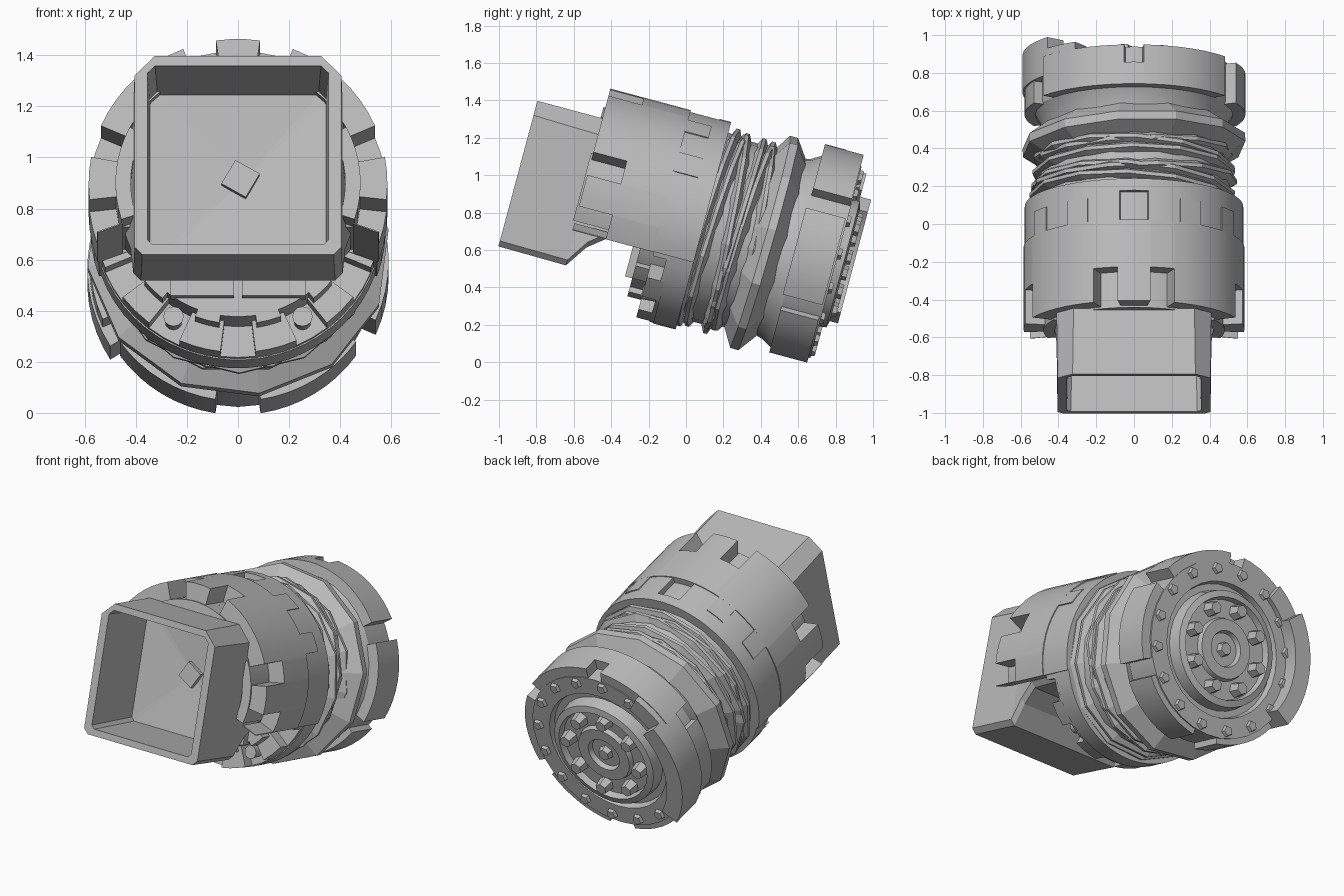
import bpy, bmesh, math, random
from mathutils import Matrix

random.seed(4)
if "Cube" in bpy.data.objects:
    bpy.data.objects.remove(bpy.data.objects["Cube"])

grey = bpy.data.materials.new("plain grey")
grey.use_nodes = True
grey.diffuse_color = (0.5, 0.5, 0.5, 1)
grey.node_tree.nodes["Principled BSDF"].inputs["Base Color"].default_value = (0.5, 0.5, 0.5, 1)

# Everything is built along local y, then the whole machine leans down to the back
LEAN = Matrix.Translation((0, 0, 0.75)) @ Matrix.Rotation(math.radians(-15), 4, 'X')
parts = []


def finish(name, bm, smooth=True):
    bmesh.ops.recalc_face_normals(bm, faces=bm.faces)
    mesh = bpy.data.meshes.new(name)
    bm.to_mesh(mesh)
    bm.free()
    mesh.materials.append(grey)
    obj = bpy.data.objects.new(name, mesh)
    bpy.context.collection.objects.link(obj)
    obj.matrix_world = LEAN
    if smooth:
        parts.append(obj)


def polar(r, a, s):
    a = math.radians(a)
    return (r * math.cos(a), s, r * math.sin(a))


def bridge(bm, rings):
    """Skin a list of equal vertex loops."""
    n = len(rings[0])
    for p, q in zip(rings, rings[1:]):
        for i in range(n):
            j = (i + 1) % n
            bm.faces.new((p[i], p[j], q[j], q[i]))


def lathe(name, profile, n, tilt=(0, 0), phase=0, smooth=True):
    bm = bmesh.new()
    rings = [[bm.verts.new(polar(r, phase + 360 * i / n, s)) for i in range(n)]
             for s, r in profile]
    bridge(bm, rings)
    bm.faces.new(rings[0])
    bm.faces.new(rings[-1])
    mid = (0, sum(p[0] for p in profile) / len(profile), 0)
    for angle, axis in zip(tilt, 'XZ'):
        bmesh.ops.rotate(bm, verts=bm.verts, cent=mid,
                         matrix=Matrix.Rotation(math.radians(angle), 3, axis))
    finish(name, bm, smooth)


def add_sector(bm, a0, a1, r0, r1, s0, s1):
    """Solid curved block between two angles."""
    n = max(1, round((a1 - a0) / 6))
    rings = []
    for i in range(n + 1):
        a = a0 + (a1 - a0) * i / n
        rings.append([bm.verts.new(polar(r, a, s))
                      for r, s in ((r0, s0), (r1, s0), (r1, s1), (r0, s1))])
    bridge(bm, rings)
    bm.faces.new(rings[0])
    bm.faces.new(rings[-1])


def sector(name, *dims):
    bm = bmesh.new()
    add_sector(bm, *dims)
    finish(name, bm)


def notched_shell(name, a0, a1, r0, r1, s0, s1, notches, half, cut0):
    """Curved shell whose front edge steps back to cut0 at each notch angle."""
    bm = bmesh.new()
    at = a0
    for c in notches:
        lo, hi = max(c - half, a0), min(c + half, a1)
        if lo > at:
            add_sector(bm, at, lo, r0, r1, s0, s1)
        add_sector(bm, lo, hi, r0, r1, cut0, s1)
        at = hi
    if at < a1:
        add_sector(bm, at, a1, r0, r1, s0, s1)
    finish(name, bm)


def arc_prism(name, a0, a1, r, s0, s1):
    """Solid block with a D-shaped section."""
    bm = bmesh.new()
    n = round((a1 - a0) / 6)
    rings = [[bm.verts.new(polar(r, a0 + (a1 - a0) * i / n, s)) for i in range(n + 1)]
             for s in (s0, s1)]
    bridge(bm, rings)
    for ring in rings:
        bm.faces.new(ring)
    finish(name, bm)


def block(name, centre, size, turn=0):
    bm = bmesh.new()
    m = (Matrix.Translation(centre) @ Matrix.Rotation(math.radians(turn), 4, 'Y')
         @ Matrix.Diagonal((*size, 1)))
    bmesh.ops.create_cube(bm, size=1, matrix=m)
    finish(name, bm, False)


def stud(name, r, a, s0, s1, radius, sides):
    """Tapered bolt head standing along the axis."""
    bm = bmesh.new()
    x, _, h = polar(r, a, 0)
    m = Matrix.Translation((x, (s0 + s1) / 2, h)) @ Matrix.Rotation(math.radians(-90), 4, 'X')
    bmesh.ops.create_cone(bm, cap_ends=True, segments=sides, radius1=radius,
                          radius2=radius * 0.75, depth=s1 - s0, matrix=m)
    finish(name, bm)


# Square hood with an open front and a neck that sweeps up underneath
def hood_ring(bm, s, w, low, high, top_cut, low_cut):
    pts = [(w, low + low_cut), (w, high - top_cut), (w - top_cut, high), (top_cut - w, high),
           (-w, high - top_cut), (-w, low + low_cut), (low_cut - w, low), (w - low_cut, low)]
    return [bm.verts.new((x, s, h)) for x, h in pts]


bm = bmesh.new()
hood = [hood_ring(bm, *r) for r in (
    (-0.10, 0.44, -0.18, 0.41, 0.09, 0.03),
    (-0.38, 0.44, -0.19, 0.41, 0.09, 0.03),
    (-0.48, 0.42, -0.27, 0.41, 0.09, 0.03),
    (-0.56, 0.41, -0.39, 0.42, 0.09, 0.03),
    (-0.935, 0.405, -0.385, 0.42, 0.08, 0.03),
    (-0.935, 0.355, -0.345, 0.38, 0.03, 0.02),
    (-0.53, 0.345, -0.335, 0.37, 0.03, 0.02))]
bridge(bm, hood)
bm.faces.new(hood[0])
back = bm.faces.new(hood[-1])
dent = bmesh.ops.poke(bm, faces=[back])["verts"][0]
dent.co = (0.02, -0.50, 0.03)
finish("hood", bm, False)
block("hood_pin", (0.01, -0.515, 0.03), (0.11, 0.04, 0.11), 30)

# Upper shell, notched at the front, with a collar closing it onto the hood
arc_prism("upper_core", -18, 198, 0.48, -0.47, 0.0)
notched_shell("upper_shell", -20, 200, 0.48, 0.585, -0.575, -0.13,
              (-13, 17, 75, 105, 163, 193), 6.5, -0.39)
for mid, half in ((5, 23), (90, 28), (175, 23)):
    sector("shell_collar", mid - half, mid + half, 0.42, 0.48, -0.585, -0.4)

# Rear band, slotted at the top, with flush shell teeth reaching into it
notched_shell("upper_band", -20, 200, 0.44, 0.579, -0.13, 0.095, (90,), 7.5, 0.03)
sector("slot_floor", 80, 100, 0.44, 0.545, -0.14, 0.05)
sector("lower_band", 200, 340, 0.44, 0.57, -0.03, 0.095)
for a in (31, 59, 121, 149):
    sector("shell_tooth", a - 6, a + 6, 0.5, 0.585, -0.14, 0.0)

# Lower collar set back beneath the hood
arc_prism("lower_core", 203, 337, 0.44, -0.20, 0.05)
notched_shell("lower_collar", 200, 340, 0.40, 0.565, -0.125, 0.0,
              (210, 239, 270, 301, 330), 7, -0.05)
for a in (225, 255, 285, 315):
    sector("collar_lug", a - 6, a + 6, 0.38, 0.47, -0.2, -0.1)
for side in (-1, 1):
    stud("collar_pin", 0.49, 270 + 31 * side, -0.13, 0.0, 0.04, 12)
    block("under_panel", (0.14 * side, -0.21, -0.28), (0.25, 0.06, 0.17))

# Crumpled bellows: shallow tilted rings round an inner tube
lathe("inner_tube", [(-0.05, 0.5), (0.1, 0.52), (0.17, 0.505), (0.25, 0.505),
                     (0.36, 0.485), (0.7, 0.48)], 24)
for i, r in enumerate((0.555, 0.545, 0.55, 0.54, 0.535, 0.525)):
    s = 0.12 + 0.05 * i
    lathe("bellows_fold", [(s - 0.045, 0.47), (s - 0.01, r), (s + 0.01, r), (s + 0.05, 0.47)],
          13, (random.uniform(-4, 4), random.uniform(-4, 4)), random.uniform(0, 28), False)
lathe("bellows_flange", [(0.34, 0.48), (0.41, 0.595), (0.455, 0.595), (0.53, 0.49)],
      12, (-1, 2), 8, False)

# Rear wheel with stepped hub
lathe("rear_wheel", [(0.49, 0.48), (0.56, 0.50), (0.61, 0.53), (0.83, 0.53), (0.83, 0.41),
                     (0.79, 0.40), (0.79, 0.36), (0.87, 0.35), (0.88, 0.31), (0.84, 0.30),
                     (0.84, 0.19), (0.87, 0.18), (0.87, 0.11), (0.84, 0.10), (0.84, 0.02)], 32)

# Grip pads round the wheel
for name, a0, a1, r, s0, s1 in (
        ("left_pad", -24, 24, 0.59, 0.60, 0.82),
        ("right_pad", 156, 204, 0.58, 0.60, 0.82),
        ("top_left_pad", 36, 85, 0.595, 0.61, 0.825),
        ("top_right_pad", 95, 144, 0.595, 0.61, 0.825),
        ("top_bridge", 85, 95, 0.595, 0.61, 0.73),
        ("grip_shoulder", 122, 141, 0.59, 0.75, 0.865),
        ("tall_grip", 141, 212, 0.59, 0.72, 0.925),
        ("bottom_right_pad", 215, 261, 0.565, 0.61, 0.82),
        ("bottom_left_pad", 279, 325, 0.565, 0.61, 0.82)):
    sector(name, a0, a1, 0.48, r, s0, s1)

# Bolts on the hub and rim
for i in range(8):
    stud("hub_bolt", 0.25, 45 * i + 10, 0.83, 0.905, 0.05, 6)
for i in range(16):
    stud("rim_bolt", 0.485, 22.5 * i + 6, 0.82, 0.85, 0.04, 5)
stud("hub_cap", 0.0, 0, 0.83, 0.875, 0.05, 6)

# Smooth the round parts, keeping their edges crisp
bpy.context.view_layer.update()
bpy.ops.object.select_all(action='DESELECT')
for obj in parts:
    obj.select_set(True)
bpy.context.view_layer.objects.active = parts[0]
bpy.ops.object.shade_smooth_by_angle(angle=math.radians(30))
